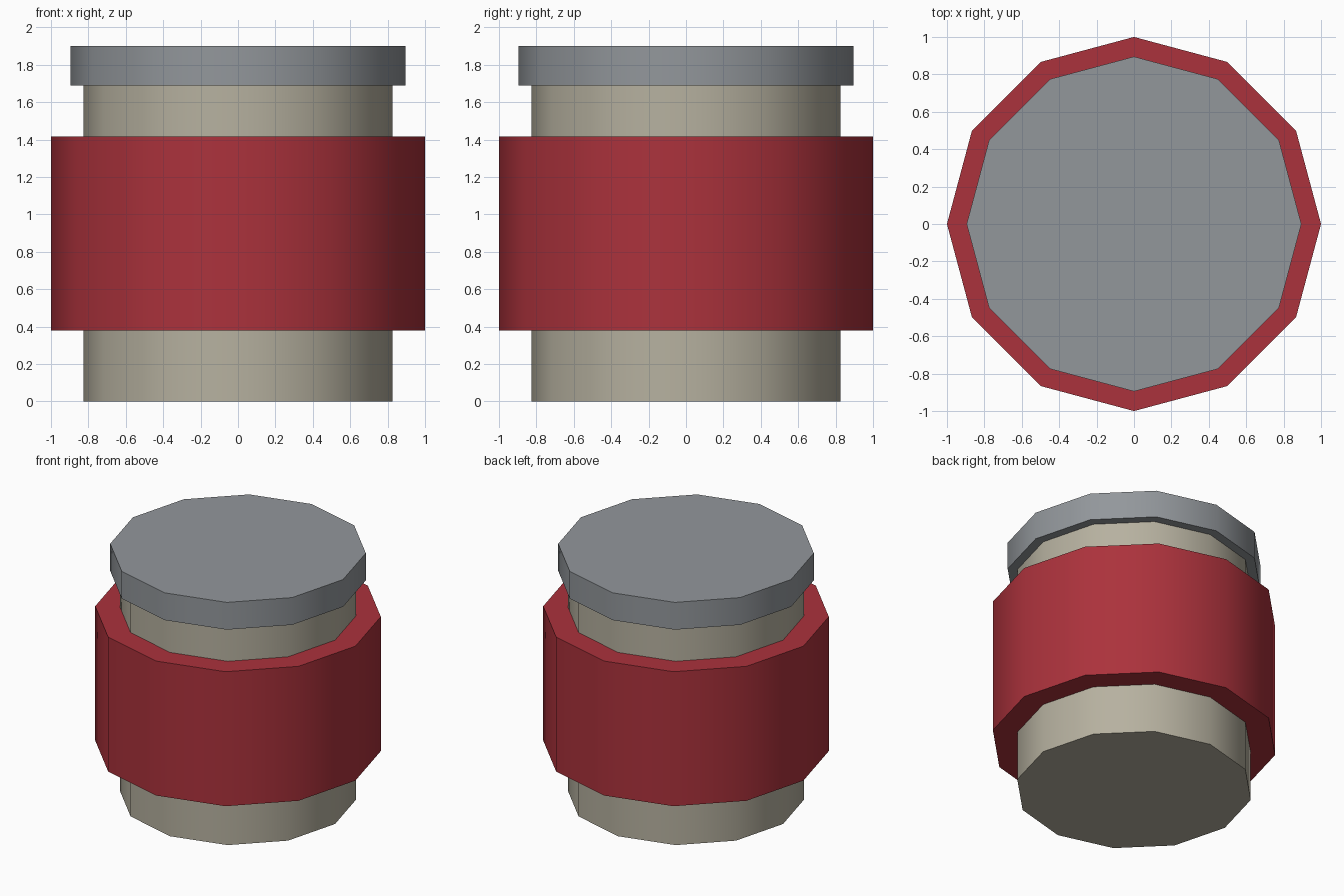
import bpy
from math import radians

cube = bpy.data.objects.get("Cube")
if cube:
    bpy.data.objects.remove(cube, do_unlink=True)


def make_material(name, rgb):
    mat = bpy.data.materials.new(name)
    mat.use_nodes = True
    color = (*rgb, 1.0)
    mat.diffuse_color = color
    mat.node_tree.nodes["Principled BSDF"].inputs["Base Color"].default_value = color
    return mat


def make_drum(name, radius, bottom, top, mat):
    """Twelve-sided capped drum with smooth sides and sharp rims."""
    bpy.ops.mesh.primitive_cylinder_add(
        vertices=12, radius=radius, depth=top - bottom,
        location=(0, 0, (bottom + top) / 2))
    obj = bpy.context.object
    obj.name = obj.data.name = name
    obj.data.materials.append(mat)
    bpy.ops.object.shade_smooth_by_angle(angle=radians(45))
    return obj


beige = make_material("warm beige", (0.47, 0.44, 0.35))
red = make_material("deep red", (0.41, 0.032, 0.045))
grey = make_material("steel grey", (0.29, 0.31, 0.33))

# Jar body, wide label wrapped round it, and overhanging lid
make_drum("jar_body", 0.827, 0.0, 1.69, beige)
make_drum("label_band", 1.0, 0.38, 1.415, red)
make_drum("lid", 0.895, 1.69, 1.90, grey)
